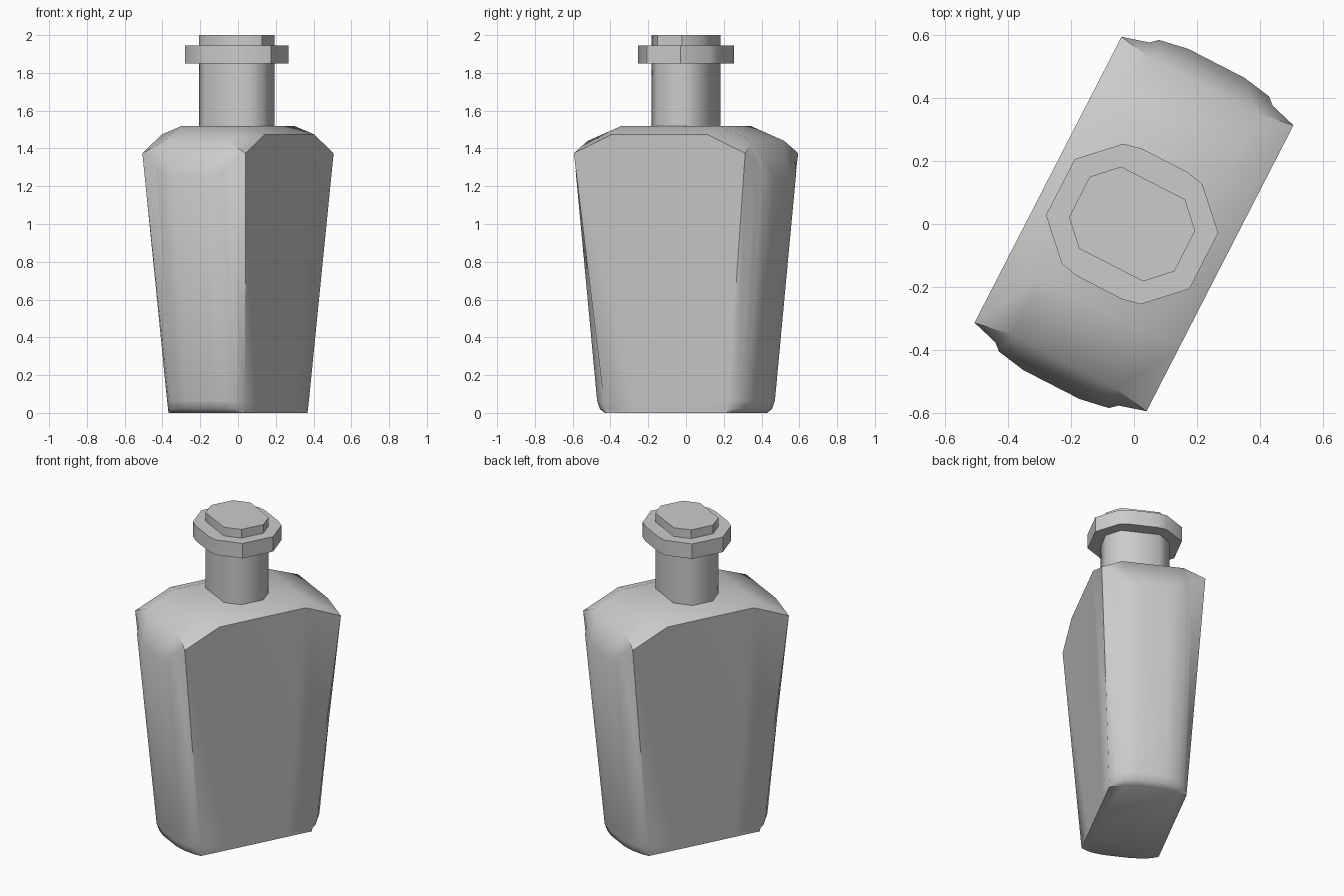
import bpy, bmesh, math

if "Cube" in bpy.data.objects:
    bpy.data.objects.remove(bpy.data.objects["Cube"])

TURN = math.radians(62.8)   # whole bottle is turned about z


def mirror_loop(quarter):
    """Mirror quadrant points (long, short, z) into a full closed loop."""
    right = [(u, s, z) for u, s, z in quarter]
    low = [(u, -s, z) for u, s, z in reversed(right)]
    half = right + low
    return half + [(-u, s, z) for u, s, z in reversed(half)]


def loft(name, quarters, offset=0.0):
    """Skin mirrored rings, sharing coincident points, and cap both ends."""
    bm = bmesh.new()
    cache = {}

    def vert(p):
        key = tuple(round(c, 4) for c in p)
        if key not in cache:
            cache[key] = bm.verts.new(p)
        return cache[key]

    def face(points):
        vs = list(dict.fromkeys(vert(p) for p in points))
        if len(vs) > 2 and bm.faces.get(vs) is None:
            bm.faces.new(vs)

    rings = [mirror_loop(q) for q in quarters]
    n = len(rings[0])
    for a, b in zip(rings, rings[1:]):
        for i in range(n):
            j = (i + 1) % n
            face((a[i], a[j], b[j], b[i]))
    face(rings[0])
    face(rings[-1])
    bmesh.ops.recalc_face_normals(bm, faces=bm.faces[:])
    mesh = bpy.data.meshes.new(name)
    bm.to_mesh(mesh)
    bm.free()
    obj = bpy.data.objects.new(name, mesh)
    bpy.context.collection.objects.link(obj)
    obj.rotation_euler.z = TURN
    obj.location.x = offset
    bpy.ops.object.select_all(action='DESELECT')
    obj.select_set(True)
    bpy.context.view_layer.objects.active = obj
    bpy.ops.object.shade_smooth_by_angle(angle=math.radians(45))
    return obj


def prism(name, outline, z0, z1):
    return loft(name, [[(u, s, z) for u, s in outline] for z in (z0, z1)], -0.006)


# Tapered body: rounded foot, bulging narrow ends, cut shoulders, flat top
ridge = (0.288, 0.184, 1.52)
hip = (0.49, 0.184, 1.44)
loft("bottle_body", [
    [(0.20, 0.228, 0), (0.362, 0.228, 0), (0.385, 0.19, 0), (0.40, 0.15, 0), (0.41, 0.08, 0)],
    [(0.20, 0.229, 0.02), (0.365, 0.229, 0.02), (0.403, 0.195, 0.02), (0.432, 0.155, 0.02), (0.445, 0.08, 0.02)],
    [(0.20, 0.232, 0.065), (0.37, 0.232, 0.065), (0.415, 0.20, 0.065), (0.447, 0.16, 0.065), (0.462, 0.08, 0.065)],
    [(0.282, 0.307, 1.475), (0.51, 0.307, 1.375), (0.535, 0.22, 1.33), (0.556, 0.196, 1.28), (0.573, 0.10, 1.25)],
    [ridge, hip, hip, hip, hip],
    [ridge] * 5,
])

# Neck, collar and stopper top: chamfered prisms
neck_outline = [(0.072, 0.188), (0.146, 0.114)]
collar_outline = [(0.10, 0.256), (0.214, 0.141), (0.227, 0.08)]
prism("neck", neck_outline, 1.50, 1.85)
prism("collar", collar_outline, 1.85, 1.945)
prism("stopper_top", neck_outline, 1.945, 2.0)
